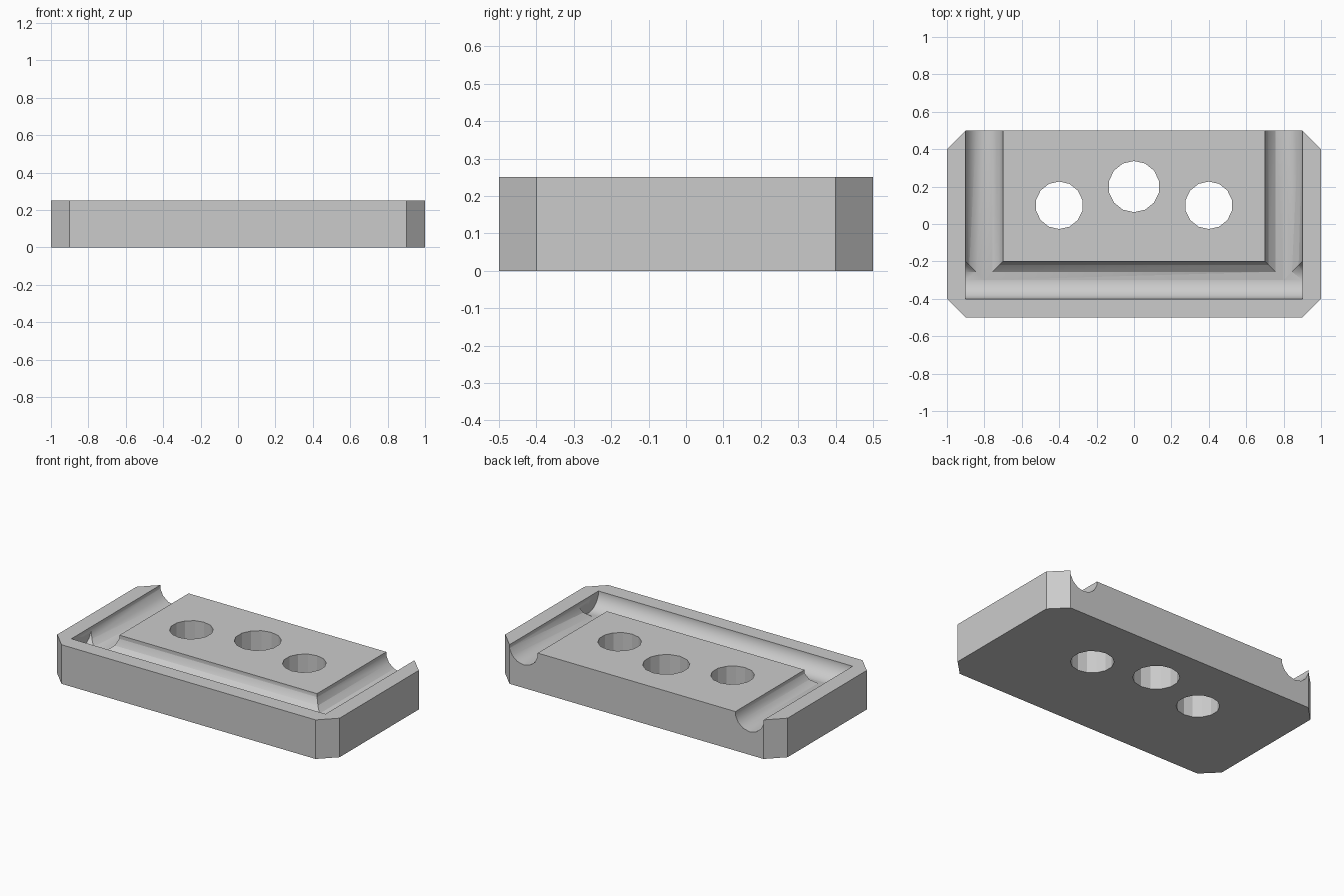
import bpy, bmesh
from math import pi, cos, radians
from mathutils import Matrix, Vector

default = bpy.data.objects.get("Cube")
if default:
    bpy.data.objects.remove(default, do_unlink=True)

HEIGHT, SIDES = 0.25, 14

grey = bpy.data.materials.new("light grey")
grey.use_nodes = True
colour = (0.6, 0.6, 0.6, 1)
grey.diffuse_color = colour
grey.node_tree.nodes["Principled BSDF"].inputs["Base Color"].default_value = colour


def add_object(name, bm):
    mesh = bpy.data.meshes.new(name)
    bm.to_mesh(mesh)
    bm.free()
    mesh.materials.append(grey)
    obj = bpy.data.objects.new(name, mesh)
    bpy.context.collection.objects.link(obj)
    return obj


def rod(name, centre, radius, length, turn=Matrix()):
    bm = bmesh.new()
    bmesh.ops.create_cone(bm, cap_ends=True, segments=SIDES, radius1=radius,
                          radius2=radius, depth=length,
                          matrix=Matrix.Translation(centre) @ turn)
    obj = add_object(name, bm)
    obj.hide_render = True
    return obj


# Plate with chamfered corners
bm = bmesh.new()
outline = [(0.9, -0.5), (1, -0.4), (1, 0.4), (0.9, 0.5)]
outline += [(-x, y) for x, y in reversed(outline)]
base = bm.faces.new([bm.verts.new((x, y, 0)) for x, y in outline])
top = bmesh.ops.extrude_face_region(bm, geom=[base])["geom"]
bmesh.ops.translate(bm, vec=(0, 0, HEIGHT),
                    verts=[v for v in top if isinstance(v, bmesh.types.BMVert)])
bmesh.ops.recalc_face_normals(bm, faces=bm.faces)
plate = add_object("grooved_plate", bm)

# Round grooves along the front and both sides
along_y = Matrix.Rotation(pi / 2, 4, "X")
along_x = Matrix.Rotation(pi / 2, 4, "Z") @ along_y
groove = 0.1 / cos(pi / SIDES)
cutters = [rod("front_groove_cutter", (0, -0.3, HEIGHT), groove, 1.8, along_x)]
for side, x in (("right", -0.8), ("left", 0.8)):
    cutters.append(rod(side + "_groove_cutter", (x, 0.15, HEIGHT), groove, 0.9, along_y))

# Through holes
for side, x, y, r in (("right", -0.4, 0.1, 0.127), ("middle", 0, 0.2, 0.137),
                      ("left", 0.4, 0.1, 0.127)):
    cutters.append(rod(side + "_hole_cutter", (x, y, HEIGHT / 2), r, 1))

for cutter in cutters:
    cut = plate.modifiers.new(cutter.name, "BOOLEAN")
    cut.operation, cut.solver, cut.object = "DIFFERENCE", "EXACT", cutter
bpy.context.view_layer.update()
result = plate.evaluated_get(bpy.context.evaluated_depsgraph_get())
mesh = bpy.data.meshes.new_from_object(result)
plate.modifiers.clear()
plate.data = mesh
for cutter in cutters:
    bpy.data.objects.remove(cutter, do_unlink=True)

# Smooth groove walls, flat holes and sharp rims
bm = bmesh.new()
bm.from_mesh(mesh)
for face in bm.faces:
    face.smooth = 0.14 < face.calc_center_median().z < HEIGHT - 0.001
for edge in bm.edges:
    edge.smooth = edge.calc_face_angle(pi) < radians(30)
bm.to_mesh(mesh)
bm.free()
